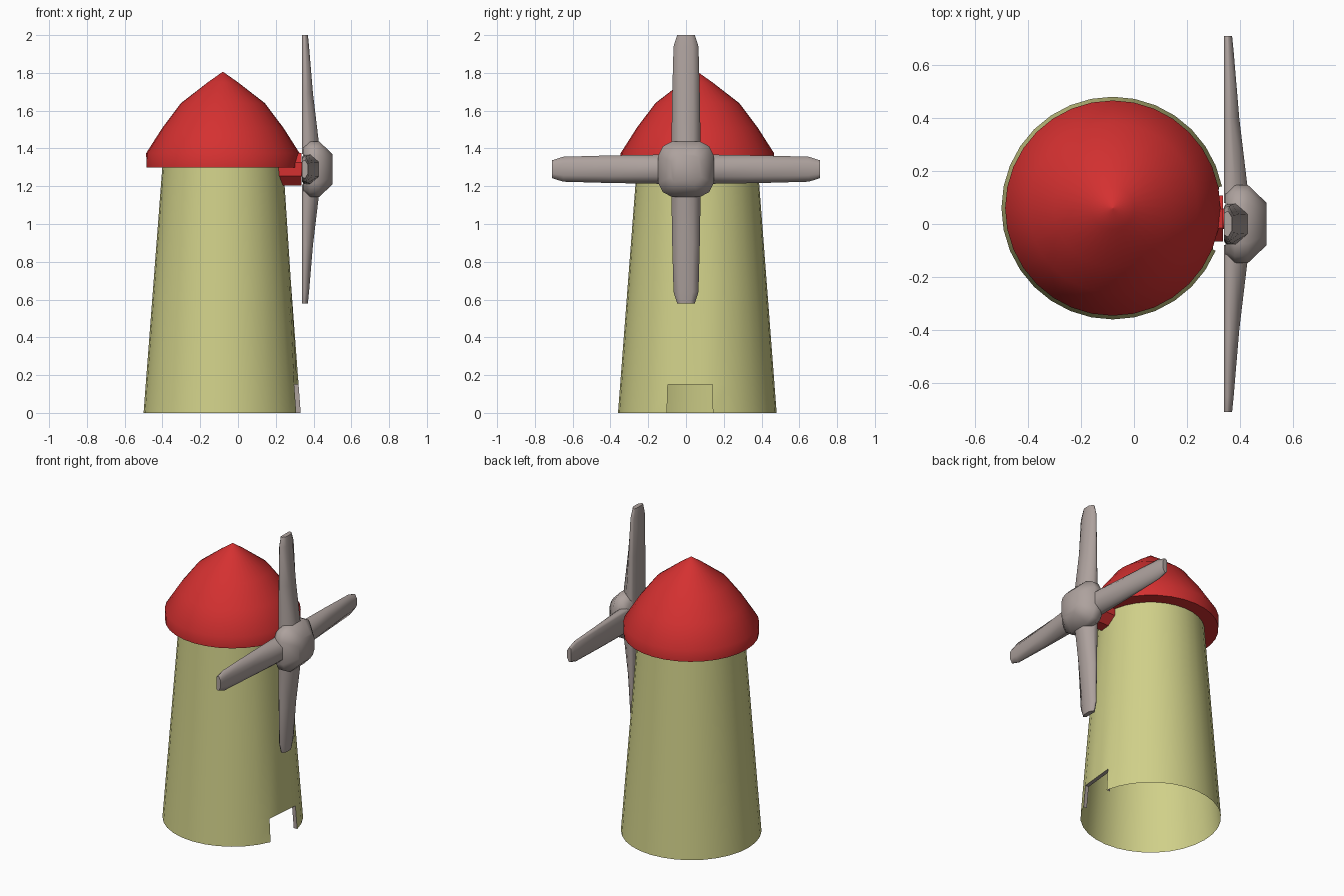
import bpy, bmesh, math
from mathutils import Matrix, Vector

if "Cube" in bpy.data.objects:
    bpy.data.objects.remove(bpy.data.objects["Cube"])


def mat(name, col):
    m = bpy.data.materials.new(name)
    m.diffuse_color = (*col, 1)
    m.use_nodes = True
    m.node_tree.nodes["Principled BSDF"].inputs["Base Color"].default_value = m.diffuse_color
    return m


CREAM = mat("pale_yellow", (0.63, 0.63, 0.25))
RED = mat("red", (0.66, 0.03, 0.03))
GREY = mat("warm_grey", (0.42, 0.36, 0.34))
CX, CY, N = -0.08, 0.06, 32


def finish(name, bm, material, angle=40, recalc=True):
    if recalc:
        bmesh.ops.recalc_face_normals(bm, faces=bm.faces)
    me = bpy.data.meshes.new(name)
    bm.to_mesh(me)
    bm.free()
    ob = bpy.data.objects.new(name, me)
    bpy.context.collection.objects.link(ob)
    me.materials.append(material)
    bpy.ops.object.select_all(action='DESELECT')
    ob.select_set(True)
    bpy.context.view_layer.objects.active = ob
    bpy.ops.object.shade_smooth_by_angle(angle=math.radians(angle))
    return ob


def loft(bm, rings, caps=(True, True)):
    """Skin a list of equal-length point rings."""
    vs = [[bm.verts.new(p) for p in r] for r in rings]
    n = len(rings[0])
    for a, b in zip(vs, vs[1:]):
        for i in range(n):
            j = (i + 1) % n
            bm.faces.new((a[i], a[j], b[j], b[i]))
    if caps[0]:
        bm.faces.new(vs[0][::-1])
    if caps[1]:
        bm.faces.new(vs[-1])
    return vs


def circle(r, z):
    return [Vector((CX + r * math.cos(2 * math.pi * i / N),
                    CY + r * math.sin(2 * math.pi * i / N), z)) for i in range(N)]


# tower: tapered open shell, flattened around the doorway
DOOR = [-2, -1, 0, 1]          # ring indices spanning the doorway
rings = []
for z, flat in ((0, 1), (0.15, 1), (0.7, 0.5), (1.31, 0)):
    ring = circle(0.42 - 0.1 * z / 1.31, z)
    a, b = ring[-2].copy(), ring[1].copy()
    for k in (1, 2):
        i = DOOR[k]
        ring[i] = ring[i].lerp(a.lerp(b, k / 3), flat)
    rings.append(ring)
bm = bmesh.new()
vs = loft(bm, rings, (False, False))
gone = [f for f in bm.faces
        if all(v.co.z < 0.16 for v in f.verts)
        and -0.11 < f.calc_center_median().y < 0.15 and f.calc_center_median().x > 0.2]
bmesh.ops.delete(bm, geom=gone, context='FACES')
finish("tower", bm, CREAM, recalc=False)

# doorway jambs and lintel: thin inward returns
bm = bmesh.new()
path = [rings[0][-2], rings[1][-2], rings[1][1], rings[0][1]]
outer = [bm.verts.new(p) for p in path]
inner = [bm.verts.new(p + Vector((-0.025, 0, 0))) for p in path]
for i in range(3):
    bm.faces.new((outer[i], outer[i + 1], inner[i + 1], inner[i]))
finish("door_frame", bm, GREY)

# roof cap
bm = bmesh.new()
prof = [(0.315, 1.3), (0.405, 1.3), (0.406, 1.375), (0.32, 1.51), (0.222, 1.64),
        (0.08, 1.75), (0.002, 1.805)]
loft(bm, [circle(r, z) for r, z in prof], (False, True))
finish("roof", bm, RED, 45)


# axle housing and shaft
def rod(name, r, x0, x1, y, z, material, n):
    bm = bmesh.new()
    loft(bm, [[(x, y + r * math.cos(2 * math.pi * (i + .5) / n),
                z + r * math.sin(2 * math.pi * (i + .5) / n)) for i in range(n)]
              for x in (x0, x1)])
    finish(name, bm, material)


HZ = 1.29
rod("axle_housing", 0.094, 0.19, 0.335, 0.02, HZ, RED, 8)
rod("axle", 0.04, 0.3, 0.36, 0.02, HZ, RED, 12)

# hub: rounded square tapering to the nose
shape = [(1, .5), (.83, .83), (.5, 1), (-.5, 1), (-.83, .83), (-1, .5),
         (-1, -.5), (-.83, -.83), (-.5, -1), (.5, -1), (.83, -.83), (1, -.5)]
bm = bmesh.new()
loft(bm, [[(x, s * u, HZ + s * v) for u, v in shape]
          for x, s in ((0.345, 0.12), (0.38, 0.147), (0.43, 0.147), (0.5, 0.08))])
finish("hub", bm, GREY, 60)

# four tapered blades
for k in range(4):
    bm = bmesh.new()
    rs = []
    for r, w, front in ((0.08, 0.078, 0.435), (0.15, 0.077, 0.427), (0.4, 0.073, 0.397),
                        (0.65, 0.066, 0.376), (0.71, 0.047, 0.37)):
        mid = 0.345 + 0.45 * (front - 0.345)
        rs.append([(0.34, -.85 * w, r), (0.34, .85 * w, r), (0.35, w, r), (mid, w, r),
                   (front, .5 * w, r), (front, -.5 * w, r), (mid, -w, r), (0.35, -w, r)])
    loft(bm, rs)
    bm.transform(Matrix.Translation((0, 0, HZ)) @ Matrix.Rotation(k * math.pi / 2, 4, 'X'))
    finish(f"blade_{k + 1}", bm, GREY, 60)
